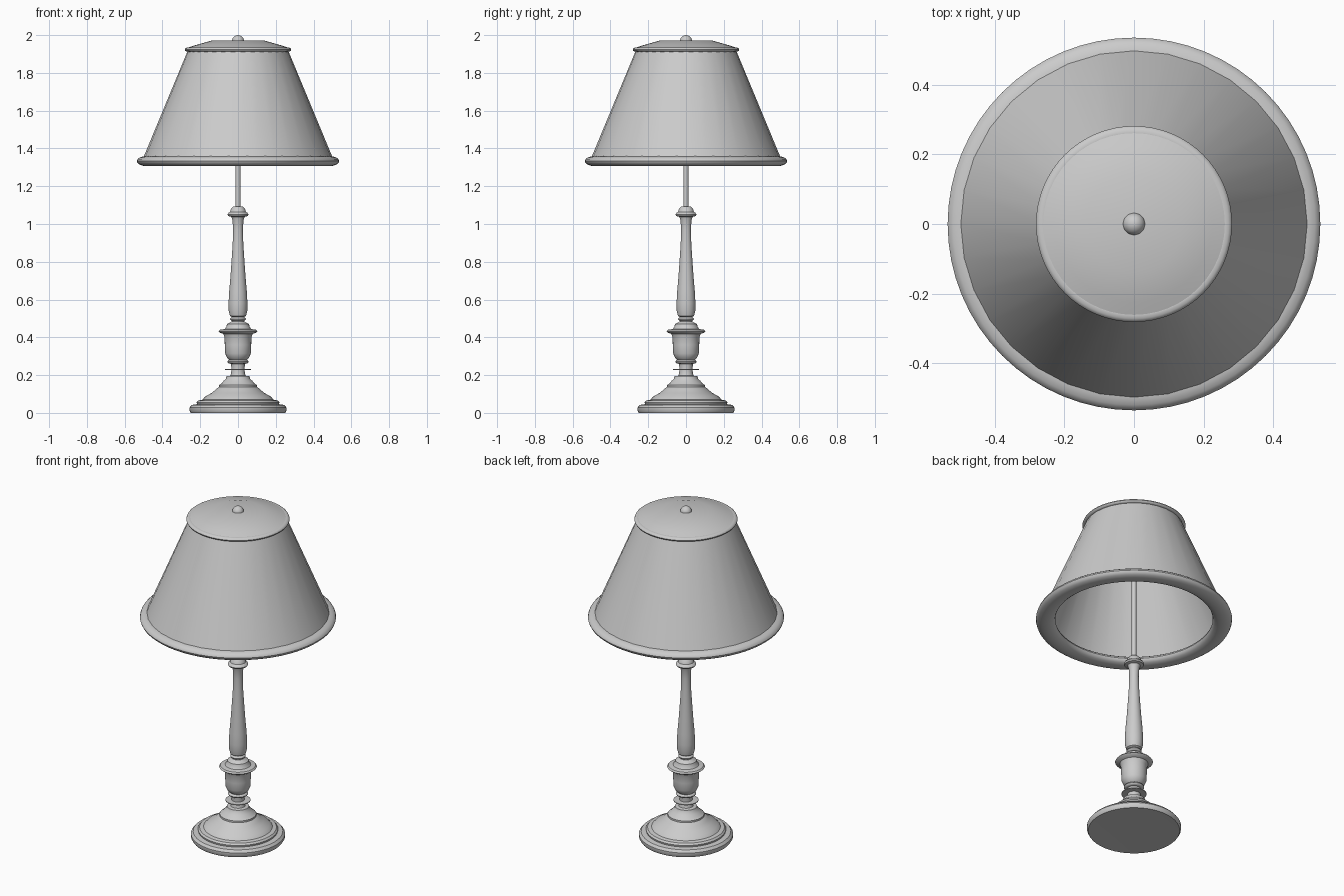
import bpy, bmesh, math


def lathe(name, profile, sides=48, closed=False, angle=35):
    """Revolve an (r, z) profile around z; points at r = 0 become poles."""
    bm = bmesh.new()
    rings = []
    for r, z in profile:
        if r == 0:
            rings.append([bm.verts.new((0, 0, z))] * sides)
        else:
            rings.append([bm.verts.new((r * math.cos(2 * math.pi * i / sides),
                                        r * math.sin(2 * math.pi * i / sides), z))
                          for i in range(sides)])
    pairs = list(zip(rings, rings[1:]))
    if closed:
        pairs.append((rings[-1], rings[0]))
    for a, b in pairs:
        for i in range(sides):
            j = (i + 1) % sides
            bm.faces.new(list(dict.fromkeys([a[i], a[j], b[j], b[i]])))
    bmesh.ops.recalc_face_normals(bm, faces=bm.faces[:])
    mesh = bpy.data.meshes.new(name)
    bm.to_mesh(mesh)
    bm.free()
    ob = bpy.data.objects.new(name, mesh)
    bpy.context.collection.objects.link(ob)
    bpy.ops.object.select_all(action='DESELECT')
    ob.select_set(True)
    bpy.context.view_layer.objects.active = ob
    bpy.ops.object.shade_smooth_by_angle(angle=math.radians(angle))
    return ob


def oval(r, z, rx, rz, n=16):
    """Closed oval cross-section for a rim."""
    return [(r + rx * math.cos(2 * math.pi * i / n), z + rz * math.sin(2 * math.pi * i / n))
            for i in range(n)]


# Stepped round foot
lathe("foot", [(0, 0.005), (0.25, 0), (0.257, 0.012), (0.257, 0.028), (0.245, 0.042),
               (0.217, 0.046), (0.219, 0.056), (0.21, 0.066), (0.188, 0.07),
               (0.172, 0.088), (0.14, 0.105), (0.12, 0.122), (0.105, 0.135),
               (0.1, 0.138), (0.1, 0.148), (0.088, 0.155), (0.076, 0.17),
               (0.064, 0.18), (0.06, 0.194), (0.04, 0.197), (0.036, 0.21),
               (0.035, 0.24), (0.038, 0.262), (0, 0.264)])

# Thin washer round the neck
lathe("neck_washer", [(0.03, 0.228), (0.068, 0.228), (0.068, 0.232), (0.03, 0.232)], closed=True)

# Collar below the cup
lathe("lower_collar", oval(0.038, 0.271, 0.018, 0.011, 12), closed=True)

# Cup with a flared rim
lathe("cup", [(0, 0.278), (0.045, 0.28), (0.058, 0.292), (0.068, 0.315), (0.07, 0.36),
              (0.071, 0.4), (0.078, 0.418), (0.096, 0.425), (0.103, 0.432), (0.096, 0.44),
              (0.07, 0.444), (0.062, 0.455), (0.058, 0.47), (0.04, 0.48),
              (0.034, 0.485), (0, 0.486)])

# Bead ring between cup and stem
lathe("stem_bead", oval(0.026, 0.497, 0.016, 0.011, 12), closed=True)

# Slender turned stem
lathe("stem", [(0, 0.478), (0.032, 0.48), (0.032, 0.508), (0.043, 0.514), (0.049, 0.54),
               (0.05, 0.58), (0.047, 0.64), (0.04, 0.72), (0.033, 0.82), (0.028, 0.9),
               (0.026, 0.97), (0.029, 1.02), (0.035, 1.038), (0.052, 1.042),
               (0.056, 1.05), (0.05, 1.059), (0.042, 1.064), (0.037, 1.08),
               (0.026, 1.092), (0, 1.094)])

# Metal rod up to the finial
lathe("rod", [(0, 1.08), (0.013, 1.08), (0.013, 1.96), (0, 1.96)], sides=20)

# Conical shade, a single thin wall
lathe("shade", [(0.508, 1.335), (0.265, 1.92)], sides=32)

# Shade rims
lathe("shade_bottom_rim", oval(0.483, 1.333, 0.053, 0.027), sides=64, closed=True)
lathe("shade_top_rim", oval(0.262, 1.923, 0.02, 0.012, 12), sides=64, closed=True)

# Shallow cap on the shade
lathe("shade_cap", [(0.27, 1.932), (0.225, 1.947), (0.14, 1.971), (0, 1.972)], sides=48)

# Round finial
n = 12
lathe("finial", [(0, 1.936)] + [(0.032 * math.sin(math.pi * i / n),
                                1.968 - 0.032 * math.cos(math.pi * i / n)) for i in range(1, n)]
      + [(0, 2.0)], sides=24)
